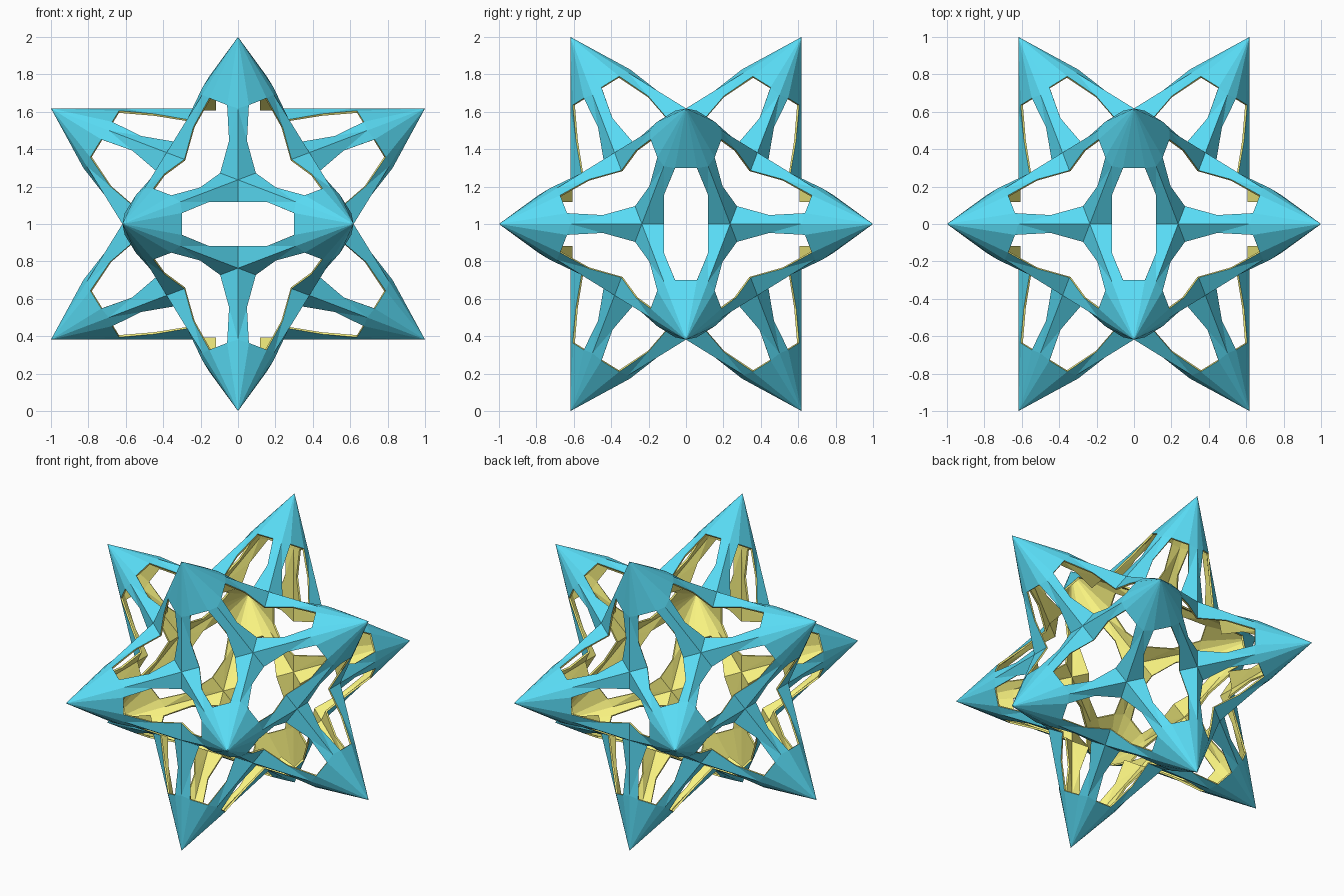
import bpy, bmesh
from itertools import product, combinations
from mathutils import Vector

if "Cube" in bpy.data.objects:
    bpy.data.objects.remove(bpy.data.objects["Cube"])

G = (5 ** 0.5 - 1) / 2          # inverse golden ratio
BULGE, THICK = 0.02, 0.012


def cyclic(a, b):
    """Signed cyclic permutations of (a, 0, b)."""
    pts = []
    for s, t in product((1, -1), repeat=2):
        x, z = a * s, b * t
        pts += [Vector((x, 0, z)), Vector((0, z, x)), Vector((z, x, 0))]
    return pts


# Spike tips, and the inner corners where three spikes meet
tips = cyclic(1, G)
corners = cyclic(G ** 3, G)
corners += [Vector(c) * G ** 2 for c in product((1, -1), repeat=3)]

bm = bmesh.new()


def add(pts, normal):
    n = (pts[1] - pts[0]).cross(pts[2] - pts[0])
    if n.dot(normal) < 0:
        pts = pts[::-1]
    bm.faces.new([bm.verts.new(p) for p in pts])


# Each spike has five sides; each side is a solid tip and two legs around an opening
for v in tips:
    near = sorted(corners, key=lambda c: (c - v).length)[:5]
    for d1, d2 in combinations(near, 2):
        if (d1 - d2).length > 0.5:
            continue
        n = (d1 - v).cross(d2 - v).normalized()
        if n.dot(v) < 0:
            n = -n

        def at(t, s):
            return v.lerp(d1.lerp(d2, s), t)

        c1, c2 = at(0.5, 0.25) + n * BULGE, at(0.5, 0.75) + n * BULGE
        add([v, c1, c2], n)
        for d, c, s in ((d1, c1, 0), (d2, c2, 1)):
            m = v.lerp(d, 0.5)
            e = at(0.75, abs(s - 1 / 6))
            f = at(1, abs(s - 0.25))
            add([v, m, c], n)
            add([m, e, c], n)
            add([m, d, e], n)
            add([d, f, e], n)

bmesh.ops.remove_doubles(bm, verts=bm.verts, dist=1e-4)
bmesh.ops.translate(bm, verts=bm.verts, vec=(0, 0, 1))
mesh = bpy.data.meshes.new("star_frame")
bm.to_mesh(mesh)
bm.free()
star = bpy.data.objects.new("star_frame", mesh)
bpy.context.collection.objects.link(star)

# Blue outside, yellow inside and rims
for name, col in (("outer_blue", (0.1, 0.72, 0.92, 1)), ("inner_yellow", (0.95, 0.9, 0.22, 1))):
    mat = bpy.data.materials.new(name)
    mat.diffuse_color = col
    mat.use_nodes = True
    mat.node_tree.nodes["Principled BSDF"].inputs["Base Color"].default_value = mat.diffuse_color
    mesh.materials.append(mat)

shell = star.modifiers.new("shell", 'SOLIDIFY')
shell.thickness = THICK
shell.offset = -1
shell.material_offset = 1
shell.material_offset_rim = 1
